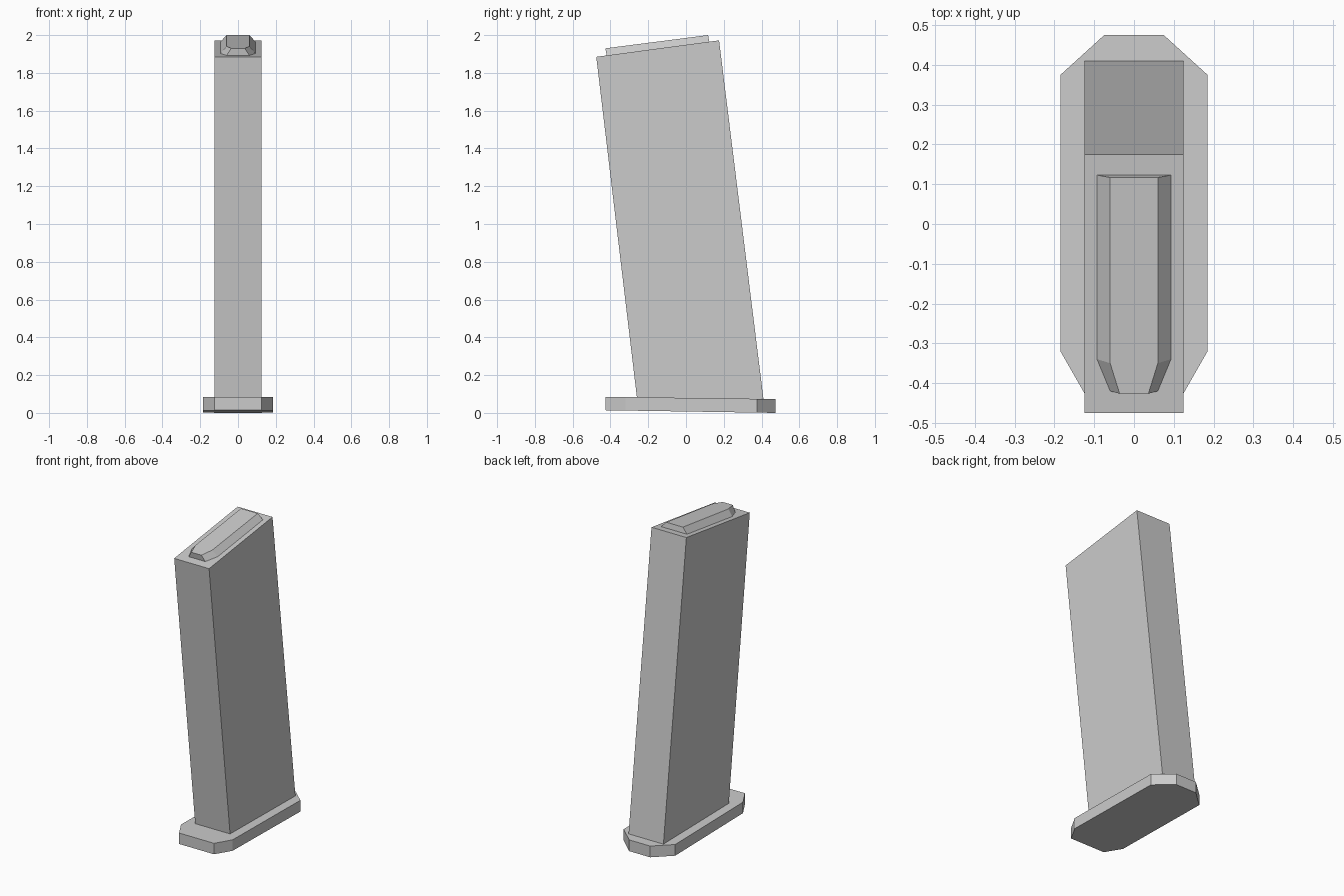
import bpy
import bmesh

cube = bpy.data.objects.get("Cube")
if cube:
    bpy.data.objects.remove(cube, do_unlink=True)

grey = bpy.data.materials.new("plain grey")
grey.use_nodes = True
colour = (0.6, 0.6, 0.6, 1)
grey.diffuse_color = colour
grey.node_tree.nodes["Principled BSDF"].inputs["Base Color"].default_value = colour


def plane(front_y, front_z, back_y, back_z):
    """Height function of a surface sloping from front to back."""
    slope = (back_z - front_z) / (back_y - front_y)
    return lambda y: front_z + slope * (y - front_y)


def loft(name, low_half, high_half, low, high):
    """Join two mirrored outlines, given as right-hand (x, y) points, into a solid."""
    bm = bmesh.new()
    rings = []
    for half, height in ((low_half, low), (high_half, high)):
        outline = half + [(-x, y) for x, y in reversed(half)]
        rings.append([bm.verts.new((x, y, height(y))) for x, y in outline])
    bottom, top = rings
    bm.faces.new(bottom)
    bm.faces.new(top)
    for i in range(len(bottom)):
        bm.faces.new((bottom[i - 1], bottom[i], top[i], top[i - 1]))
    bmesh.ops.recalc_face_normals(bm, faces=bm.faces)
    mesh = bpy.data.meshes.new(name)
    bm.to_mesh(mesh)
    bm.free()
    mesh.materials.append(grey)
    obj = bpy.data.objects.new(name, mesh)
    bpy.context.collection.objects.link(obj)
    return obj


# Chamfered base plate
plate = [(0.125, -0.425), (0.185, -0.32), (0.185, 0.375), (0.075, 0.475)]
plate_top = plane(-0.425, 0.085, 0.475, 0.073)
loft("base_plate", plate, plate, plane(-0.425, 0.014, 0.475, 0), plate_top)

# Leaning rectangular body
deck = plane(-0.475, 1.885, 0.175, 1.972)
loft("body", [(0.125, -0.26), (0.125, 0.41)], [(0.125, -0.475), (0.125, 0.175)],
     plate_top, deck)

# Tapered round on the sloping top
loft("top_round",
     [(0.06, -0.42), (0.093, -0.34), (0.093, 0.123)],
     [(0.036, -0.427), (0.06, -0.35), (0.06, 0.117)],
     deck, plane(-0.427, 1.93, 0.117, 2.0))
